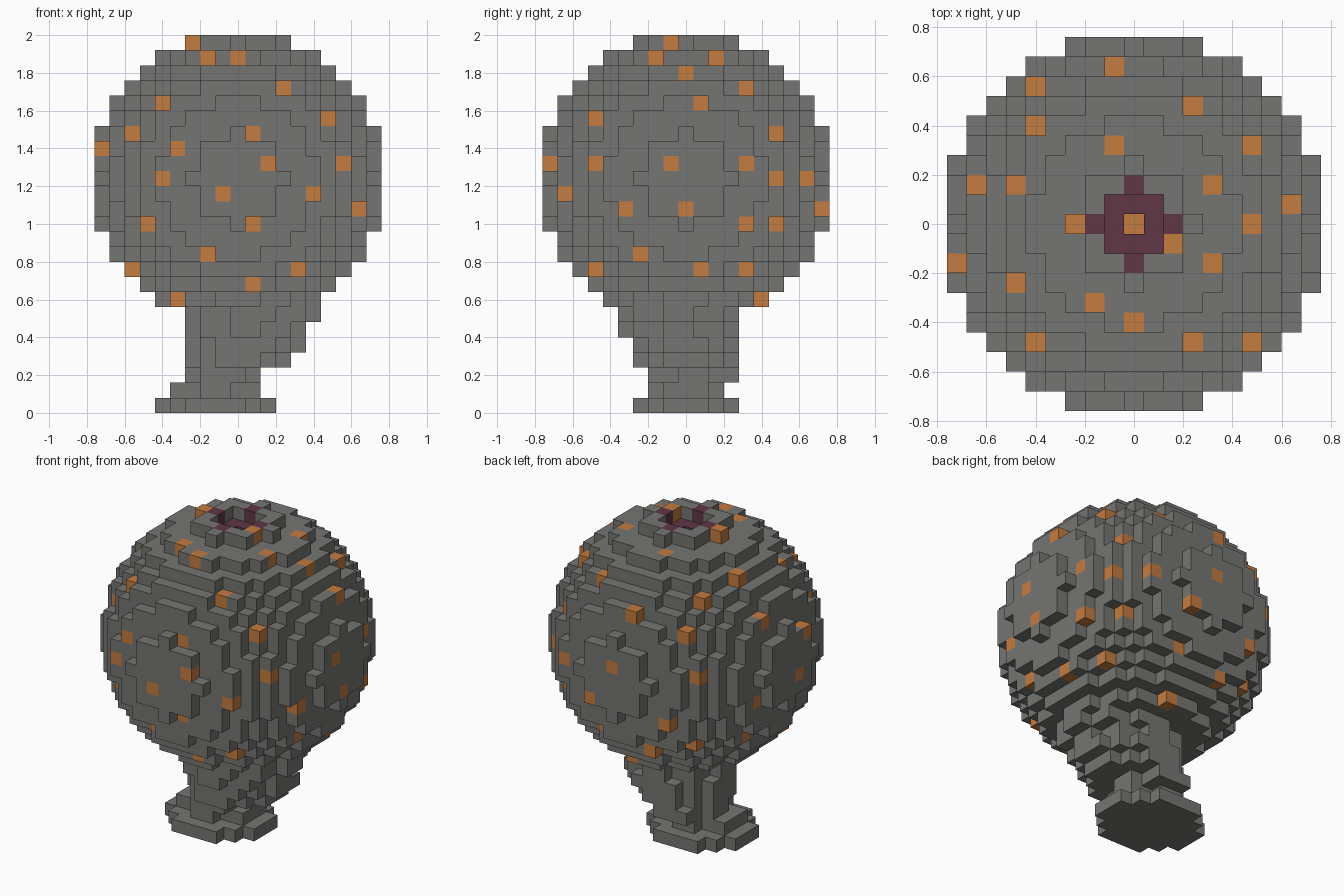
import bpy, bmesh
from mathutils import Vector

cube = bpy.data.objects.get("Cube")
if cube:
    bpy.data.objects.remove(cube, do_unlink=True)

CELL = 0.08
MID = 15          # layer of the bulb's centre
R2 = 90           # squared bulb radius in cells


def material(name, rgb):
    m = bpy.data.materials.new(name)
    m.use_nodes = True
    color = (*rgb, 1.0)
    m.diffuse_color = color
    m.node_tree.nodes["Principled BSDF"].inputs["Base Color"].default_value = color
    return m


stone = material("stone grey", (0.178, 0.178, 0.17))
ember = material("ember orange", (0.55, 0.2, 0.052))
plum = material("dark plum", (0.115, 0.037, 0.06))

# Bulb: a stepped ball
span = range(-9, 10)
bulb = {(x, y, z + MID) for x in span for y in span for z in span
        if x * x + y * y + z * z <= R2}

# Stem: stepped oval slices, each (x from, x to, y from, y to), from the ground up
slices = [(-5, 2, -3, 3), (-4, 1, -2, 2), (-3, 1, -2, 3), (-3, 3, -3, 3),
          (-3, 4, -3, 3), (-3, 4, -4, 3), (-3, 5, -4, 3)]
stem = set()
for k, (x0, x1, y0, y1) in enumerate(slices):
    cx, cy = (x0 + x1) / 2, (y0 + y1) / 2
    rx, ry = (x1 - x0) / 2 + 0.3, (y1 - y0) / 2 + 0.3
    stem |= {(x, y, k) for x in range(x0, x1 + 1) for y in range(y0, y1 + 1)
             if ((x - cx) / rx) ** 2 + ((y - cy) / ry) ** 2 <= 1}
stem -= bulb

# Mouth: a square pit in the crown with a plum floor and four plum notches
top = MID + 9
ring = [(x, y) for x in (-1, 0, 1) for y in (-1, 0, 1)]
bulb -= {(x, y, top) for x, y in ring}
bulb.discard((0, 0, top - 1))
mouth = {(x, y, top - 1) for x, y in ring if x or y}
mouth |= {(2, 0, top), (-2, 0, top), (0, 2, top), (0, -2, top)}

# Ember spots: grid places on each side, dropped onto the outermost cell
FRONT = [(-2, 23), (0, 23), (3, 21), (-5, 20), (6, 19), (-7, 18), (1, 18), (-9, 17),
         (-4, 17), (2, 16), (7, 16), (-5, 15), (-1, 14), (5, 14), (8, 13), (-6, 12),
         (1, 12), (-2, 10), (-7, 9), (4, 9), (1, 8), (-4, 7)]
RIGHT = [(-2, 23), (2, 23), (0, 22), (4, 21), (1, 20), (6, 18), (-1, 16), (4, 16),
         (6, 15), (8, 15), (0, 13), (9, 13), (4, 12), (6, 12), (-3, 10), (1, 9),
         (4, 9), (5, 7)]
TOP = [(0, 0), (2, -1), (-3, 0), (-1, 8), (-5, 7), (-5, 5), (3, 6), (-1, 4),
       (-8, 2), (-6, 2), (-6, -3)]
BACK = [(0, 16), (-4, 12), (-6, 16), (-5, 10), (-2, 9), (2, 10)]
LEFT = [(3, 13), (-1, 14), (3, 10)]


def outermost(axis, sign, place):
    others = [a for a in range(3) if a != axis]
    hits = [c for c in bulb if (c[others[0]], c[others[1]]) == place]
    return max(hits, key=lambda c: sign * c[axis])


spots = set()
for axis, sign, places in ((1, -1, FRONT), (0, 1, RIGHT), (2, 1, TOP),
                           (1, 1, BACK), (0, -1, LEFT)):
    spots |= {outermost(axis, sign, p) for p in places}
mouth -= spots
bulb -= spots | mouth
solid = bulb | stem | spots | mouth


def build(name, cells, mat):
    """Skin a set of cells, leaving out faces that touch another cell."""
    bm = bmesh.new()
    corners = {}

    def corner(p):
        key = tuple(round(2 * v) for v in p)
        if key not in corners:
            corners[key] = bm.verts.new((p.x * CELL, p.y * CELL, (p.z + 0.5) * CELL))
        return corners[key]

    for cell in sorted(cells):
        for axis in range(3):
            for sign in (-1, 1):
                n = Vector((0, 0, 0))
                n[axis] = sign
                c = Vector(cell)
                if tuple(int(v) for v in c + n) in solid:
                    continue
                u = Vector((0, 0, 0))
                u[(axis + 1) % 3] = 1
                v = n.cross(u)
                quad = [c + (n + a * u + b * v) / 2
                        for a, b in ((-1, -1), (1, -1), (1, 1), (-1, 1))]
                bm.faces.new([corner(p) for p in quad])
    mesh = bpy.data.meshes.new(name)
    bm.to_mesh(mesh)
    bm.free()
    mesh.materials.append(mat)
    obj = bpy.data.objects.new(name, mesh)
    bpy.context.collection.objects.link(obj)


build("bulb", bulb, stone)
build("stem", stem, stone)
build("mouth", mouth, plum)
build("ember_spots", spots, ember)
